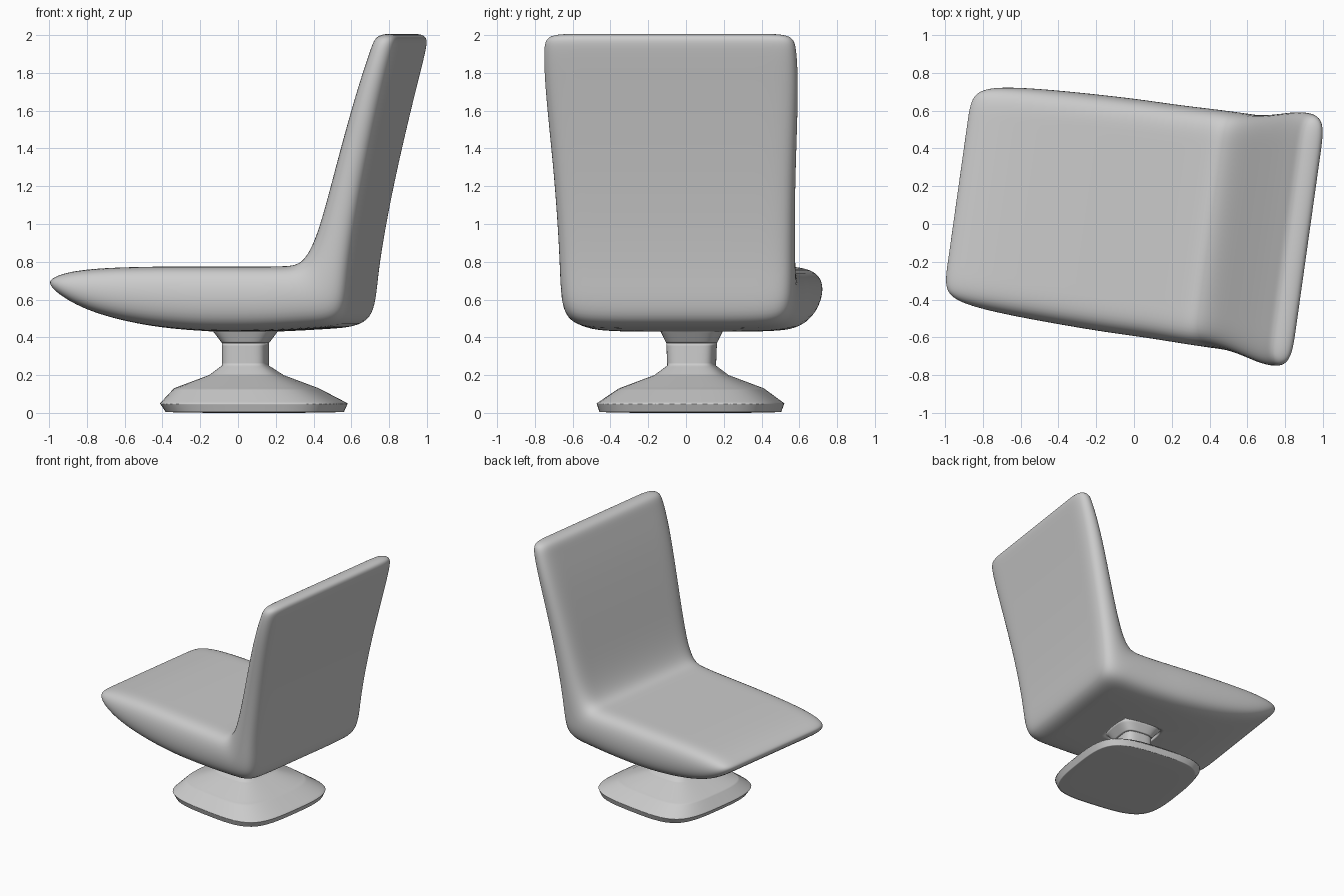
import bpy, bmesh
from math import radians
from mathutils import Matrix

if "Cube" in bpy.data.objects:
    bpy.data.objects.remove(bpy.data.objects["Cube"])

# Side profile of the shell: (top u, z), (underside u, z), half width
stations = [
    ((-.955, .715), (-.955, .665), .55),
    ((-.80, .762), (-.77, .54), .60),
    ((-.45, .775), (-.45, .455), .62),
    ((-.11, .775), (-.13, .43), .63),
    ((.03, .775), (.035, .43), .63),
    ((.17, .775), (.20, .43), .63),
    ((.31, .775), (.46, .445), .635),
    ((.42, .785), (.66, .46), .635),
    ((.505, .98), (.665, .72), .635),
    ((.59, 1.30), (.75, 1.20), .65),
    ((.705, 1.70), (.865, 1.70), .685),
    ((.785, 1.93), (.925, 1.93), .685),
    ((.81, 2.01), (.935, 2.01), .665),
]
columns = [-1, -.7, -.25, 0, .25, .7, 1]
# Pedestal rings going down: z, u min, u max, half width
rings = [
    (.37, -.085, .155, .13),
    (.25, -.085, .155, .125),
    (.20, -.15, .23, .19),
    (.13, -.33, .41, .37),
    (.05, -.40, .56, .48),
    (.005, -.37, .54, .465),
    (.0, -.28, .44, .37),
]
V0 = .035

bm = bmesh.new()

# Seat and backrest shell cage
top, low = [], []
for i, (t, b, w) in enumerate(stations):
    top.append([bm.verts.new((t[0], c * w, t[1])) for c in columns])
    lift = .025 if 1 < i < 8 else 0
    low.append([bm.verts.new((b[0], c * w, b[1] + lift * (abs(c) == 1))) for c in columns])
n, m = len(stations), len(columns)
pedestal = []
for i in range(n - 1):
    for j in range(m - 1):
        for g in (top, low):
            f = bm.faces.new((g[i][j], g[i + 1][j], g[i + 1][j + 1], g[i][j + 1]))
            if g is low and i in (3, 4) and j in (2, 3):
                pedestal.append(f)
    for j in (0, m - 1):
        bm.faces.new((top[i][j], top[i + 1][j], low[i + 1][j], low[i][j]))
for i in (0, n - 1):
    for j in range(m - 1):
        bm.faces.new((top[i][j], top[i][j + 1], low[i][j + 1], low[i][j]))
bmesh.ops.recalc_face_normals(bm, faces=bm.faces)

# Neck and foot extruded from the underside
for z, u0, u1, h in rings:
    geom = bmesh.ops.extrude_face_region(bm, geom=pedestal)["geom"]
    pedestal = [g for g in geom if isinstance(g, bmesh.types.BMFace)]
    verts = [g for g in geom if isinstance(g, bmesh.types.BMVert)]
    us, vs = [v.co.x for v in verts], [v.co.y for v in verts]
    a0, a1, b0, b1 = min(us), max(us), min(vs), max(vs)
    for v in verts:
        a = (v.co.x - a0) / (a1 - a0)
        b = (v.co.y - b0) / (b1 - b0)
        v.co = (u0 + a * (u1 - u0), h * (2 * b - 1), z)
bmesh.ops.recalc_face_normals(bm, faces=bm.faces)

# The whole chair is turned slightly on its axis
bmesh.ops.transform(bm, matrix=Matrix.Rotation(radians(-8), 4, 'Z') @ Matrix.Translation((0, V0, 0)), verts=bm.verts)
for f in bm.faces:
    f.smooth = True
mesh = bpy.data.meshes.new("lounge_chair")
bm.to_mesh(mesh)
bm.free()
chair = bpy.data.objects.new("lounge_chair", mesh)
bpy.context.collection.objects.link(chair)
sub = chair.modifiers.new("smooth", 'SUBSURF')
sub.levels = sub.render_levels = 3
